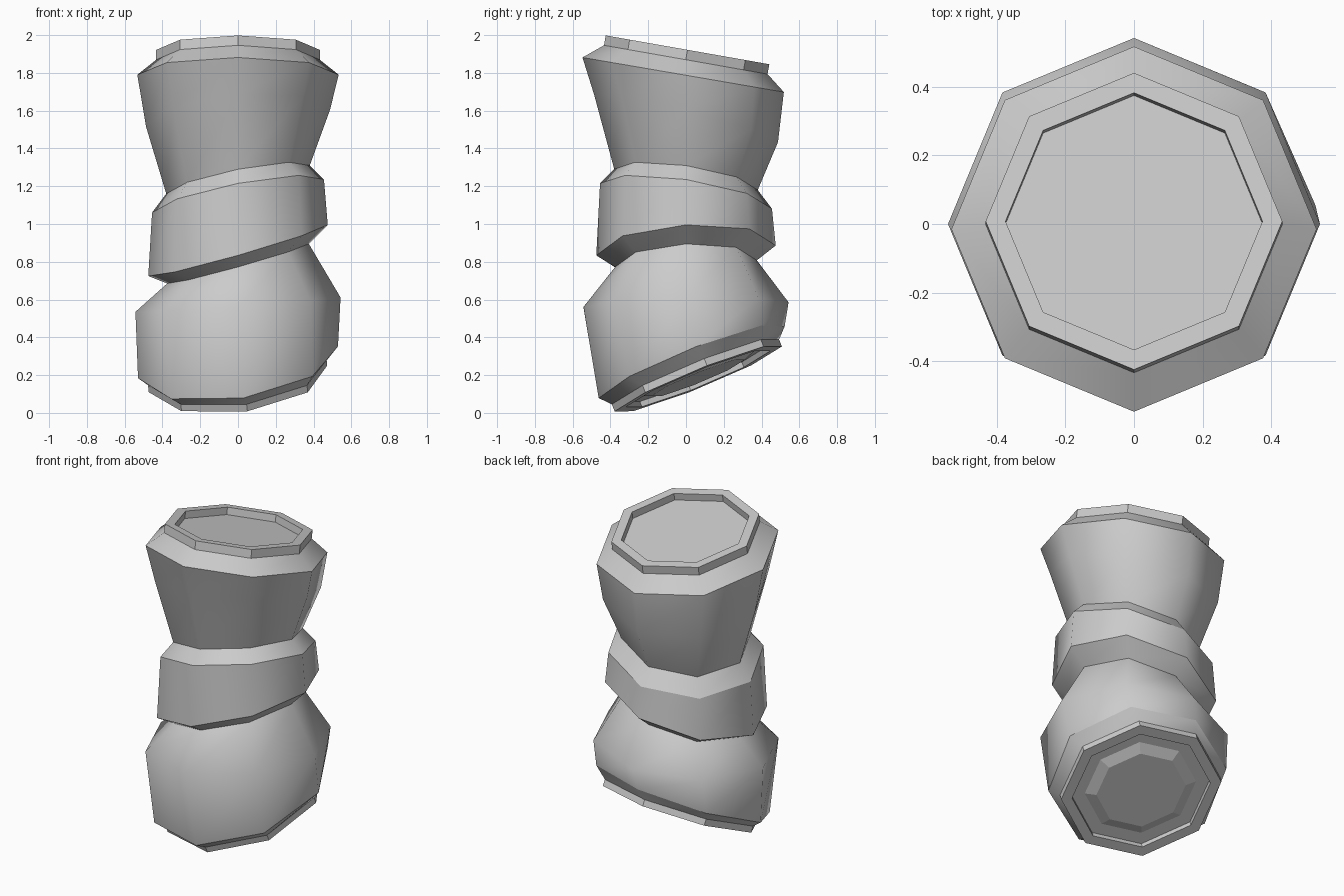
import bpy, bmesh, math
from mathutils import Vector

SIDES = 8

old = bpy.data.objects.get("Cube")
if old:
    bpy.data.objects.remove(old, do_unlink=True)

grey = bpy.data.materials.new("stone_grey")
grey.use_nodes = True
colour = (0.6, 0.6, 0.6, 1)
grey.diffuse_color = colour
grey.node_tree.nodes["Principled BSDF"].inputs["Base Color"].default_value = colour


def ring(r, z, tilt=(0, 0), y=0.0, depth=0.0, twist=0, squash=1.0):
    """Octagon on a plane sloping by tilt, pushed by depth along its normal."""
    normal = Vector((-tilt[0], -tilt[1], 1)).normalized()
    points = []
    for i in range(SIDES):
        a = math.tau * i / SIDES + math.radians(twist)
        px, py = r * math.cos(a), r * squash * math.sin(a)
        p = Vector((px, py + y, z + tilt[0] * px + tilt[1] * py))
        points.append(p + normal * depth)
    return points


def loft(name, rings, smooth=True, sharp=(), cap=None):
    """Skin rings listed from bottom to top; cap closes the 'first' or 'last'."""
    bm = bmesh.new()
    rows = [[bm.verts.new(p) for p in pts] for pts in rings]
    for low, high in zip(rows, rows[1:]):
        for i in range(SIDES):
            j = (i + 1) % SIDES
            bm.faces.new((low[i], low[j], high[j], high[i])).smooth = smooth
    if cap == "first":
        bm.faces.new(rows[0][::-1])
    elif cap == "last":
        bm.faces.new(rows[-1])
    for k in sharp:
        for i in range(SIDES):
            bm.edges.get((rows[k][i], rows[k][(i + 1) % SIDES])).smooth = False
    mesh = bpy.data.meshes.new(name)
    bm.to_mesh(mesh)
    bm.free()
    mesh.materials.append(grey)
    obj = bpy.data.objects.new(name, mesh)
    bpy.context.collection.objects.link(obj)
    return obj


# Shared seams between the parts
foot = dict(z=0.18, tilt=(0.11, 0.40), y=0.065, twist=6, squash=0.937)
foot_top = ring(0.475, depth=0.04, **foot)
low_neck = ring(0.375, 0.79, (0.28, 0.047))
high_neck = ring(0.38, 1.235, (0.197, -0.145))
cap = dict(z=1.922, tilt=(0, -0.176), y=0.008)
cap_base = ring(0.433, depth=-0.053, **cap)

# Foot: slanted rim, recessed floor and a raised centre pad
loft("foot_rim", [
    ring(0.265, depth=0.005, **foot),
    ring(0.33, depth=0.03, **foot),
    ring(0.41, depth=0.03, **foot),
    ring(0.41, **foot),
    ring(0.475, **foot),
    foot_top], smooth=False, cap="first")

# Bulging lower body with an undercut lip at the foot
loft("lower_body", [
    foot_top,
    ring(0.53, 0.268, (0.14, 0.393), y=0.03, twist=3, squash=0.93),
    ring(0.543, 0.573, (0.07, 0.023)),
    low_neck], sharp=[1])

# Skewed band round the waist
loft("waist_band", [
    low_neck,
    ring(0.475, 0.86, (0.285, 0.055)),
    ring(0.455, 1.148, (0.193, -0.148)),
    high_neck], sharp=[1, 2])

# Flared upper body and sloping shoulder
loft("upper_body", [
    high_neck,
    ring(0.487, 1.56, (0.09, -0.26)),
    ring(0.533, 1.79, (0, -0.172), y=-0.015),
    cap_base], sharp=[2])

# Top rim with a sunken lid
loft("top_rim", [
    cap_base,
    ring(0.433, **cap),
    ring(0.375, **cap),
    ring(0.375, depth=-0.045, **cap)], smooth=False, cap="last")
